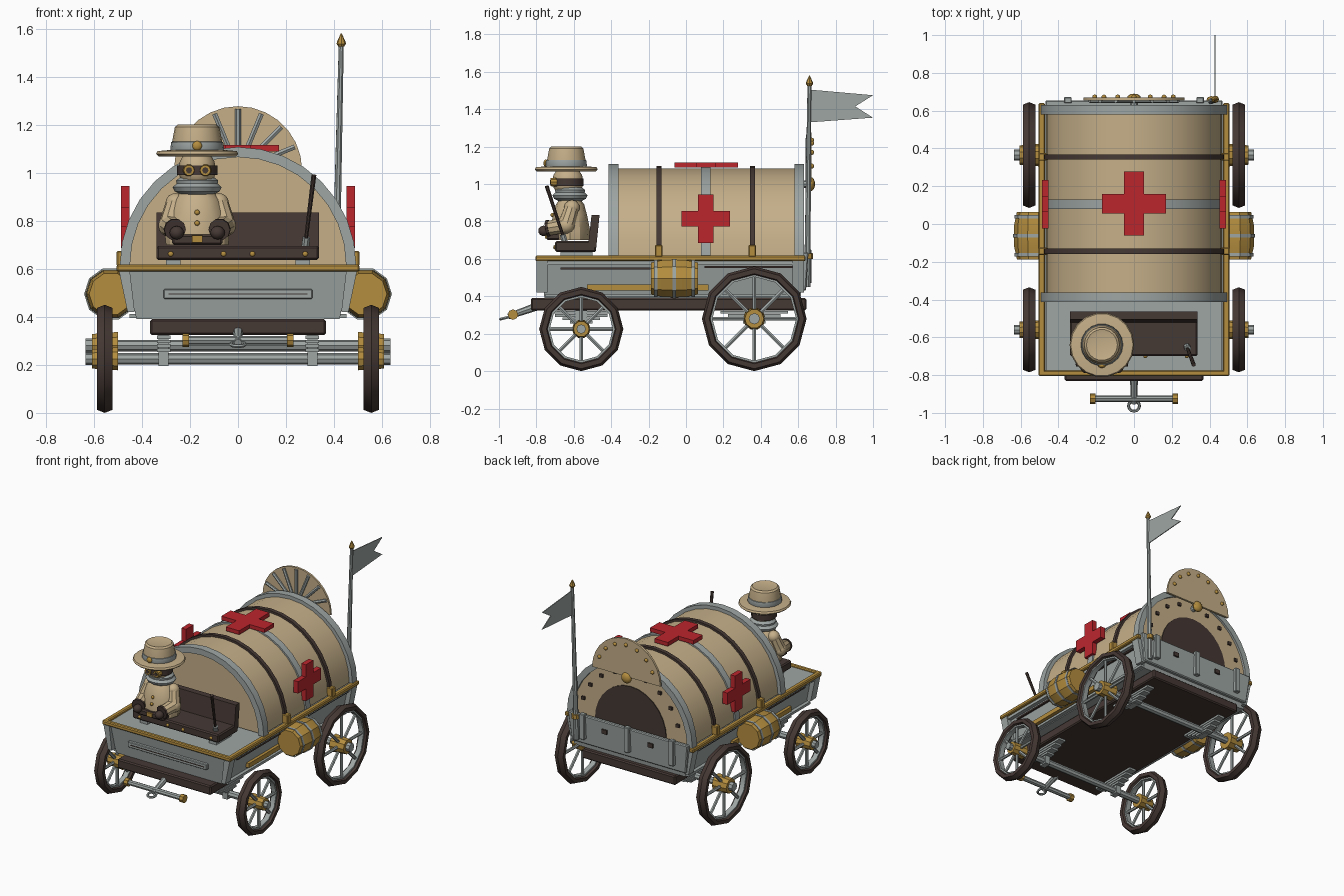
import bpy, bmesh
from math import sin, cos, pi, radians
from mathutils import Vector

cube = bpy.data.objects.get("Cube")
if cube:
    bpy.data.objects.remove(cube, do_unlink=True)


def material(name, rgb):
    m = bpy.data.materials.new(name)
    m.use_nodes = True
    m.diffuse_color = (*rgb, 1)
    m.node_tree.nodes["Principled BSDF"].inputs["Base Color"].default_value = (*rgb, 1)
    return m


CANVAS = material("tan canvas", (0.56, 0.43, 0.25))
METAL = material("grey metal", (0.34, 0.38, 0.37))
BRASS = material("brass", (0.46, 0.27, 0.05))
WOOD = material("dark brown", (0.06, 0.04, 0.034))
RED = material("red", (0.50, 0.02, 0.027))


def finish(name, bm, mat):
    bmesh.ops.recalc_face_normals(bm, faces=bm.faces)
    me = bpy.data.meshes.new(name)
    bm.to_mesh(me)
    bm.free()
    me.materials.append(mat)
    me.polygons.foreach_set("use_smooth", [True] * len(me.polygons))
    me.set_sharp_from_angle(angle=radians(32))
    ob = bpy.data.objects.new(name, me)
    bpy.context.collection.objects.link(ob)
    return ob


def prism(name, mat, pts, axis, a, b):
    """Extrude a flat outline along an axis from a to b."""
    def place(p, t):
        return {"x": (t, *p), "y": (p[0], t, p[1]), "z": (*p, t)}[axis]
    bm = bmesh.new()
    f = bm.faces.new([bm.verts.new(place(p, a)) for p in pts])
    ext = bmesh.ops.extrude_face_region(bm, geom=[f])["geom"]
    shift = Vector(place((0, 0), b - a))
    bmesh.ops.translate(bm, vec=shift, verts=[v for v in ext if isinstance(v, bmesh.types.BMVert)])
    return finish(name, bm, mat)


def box(name, mat, x, y, z, taper=0, bevel=0):
    """Box from ranges; taper narrows the bottom."""
    bm = bmesh.new()
    bmesh.ops.create_cube(bm, size=1)
    for v in bm.verts:
        low = v.co.z < 0
        v.co = [r[0] + (c + 0.5) * (r[1] - r[0]) for r, c in zip((x, y, z), v.co)]
        if low:
            v.co.x *= 1 - taper
            v.co.y *= 1 - taper * 0.4
    if bevel:
        bmesh.ops.bevel(bm, geom=bm.edges[:], offset=bevel, segments=1, affect="EDGES")
    return finish(name, bm, mat)


def lathe(name, mat, profile, loc, axis=(0, 0, 1), n=12, ring=False, squash=(1, 1)):
    """Revolve (radius, height) points about an axis through loc."""
    q = Vector(axis).to_track_quat("Z", "Y")
    bm = bmesh.new()
    rows = [[bm.verts.new(Vector(loc) + q @ Vector((r * cos(2 * pi * i / n) * squash[0],
             r * sin(2 * pi * i / n) * squash[1], h))) for i in range(n)] for r, h in profile]
    pairs = list(zip(rows, rows[1:]))
    if ring:
        pairs.append((rows[-1], rows[0]))
    else:
        bm.faces.new(rows[0])
        bm.faces.new(rows[-1])
    for lo, hi in pairs:
        for i in range(n):
            j = (i + 1) % n
            bm.faces.new((lo[i], lo[j], hi[j], hi[i]))
    return finish(name, bm, mat)


def rod(name, mat, p, q, r, r2=None, n=8):
    d = Vector(q) - Vector(p)
    return lathe(name, mat, [(r, 0), (r if r2 is None else r2, d.length)], p, d, n)


def ball(name, mat, loc, size):
    bm = bmesh.new()
    bmesh.ops.create_uvsphere(bm, u_segments=12, v_segments=8, radius=1)
    for v in bm.verts:
        v.co = Vector(loc) + Vector([c * s for c, s in zip(v.co, size)])
    return finish(name, bm, mat)


def torus(name, mat, loc, axis, major, rad, rh, n=12, m=6):
    prof = [(major + rad * cos(2 * pi * k / m), rh * sin(2 * pi * k / m)) for k in range(m)]
    return lathe(name, mat, prof, loc, axis, n, ring=True)


def arc(r, z, n=16, rz=None):
    return [(r * cos(pi * i / n), z + (rz or r) * sin(pi * i / n)) for i in range(n + 1)]


def cross(name, c, arm, w, axis, a, b):
    pts = []
    for k in range(4):
        for u, v in ((arm, -w), (arm, w), (w, w)):
            for _ in range(k):
                u, v = -v, u
            pts.append((c[0] + u, c[1] + v))
    prism(name, RED, pts, axis, a, b)


# Wagon body, deck rails and chassis
box("wagon_body", METAL, (-.465, .465), (-.785, .635), (.39, .605), taper=.09)
box("chassis", WOOD, (-.367, .367), (-.83, .645), (.325, .39), bevel=.008)
box("front_rail", BRASS, (-.505, .505), (-.805, -.775), (.588, .617), bevel=.006)
box("front_slot", METAL, (-.31, .31), (-.795, -.77), (.475, .515), bevel=.004)
box("front_slot_groove", WOOD, (-.29, .29), (-.798, -.79), (.492, .497))
box("tailgate", METAL, (-.47, .47), (.625, .655), (.43, .635), taper=.05, bevel=.006)
for x in (-.35, 0, .35):
    box("tailgate_strap", METAL, (x - .02, x + .02), (.64, .672), (.47, .65), bevel=.004)
for x in (-.18, .18):
    box("tailgate_clasp", WOOD, (x - .02, x + .02), (.65, .662), (.55, .58))

SIDES = (-1, 1)
for s in SIDES:
    def sx(a, b):
        return sorted((s * a, s * b))
    box("side_rail", BRASS, sx(.47, .505), (-.805, .64), (.588, .617), bevel=.006)
    box("side_upper_trim", METAL, sx(.44, .485), (-.78, .63), (.568, .588))
    box("side_dark_stripe", WOOD, sx(.44, .467), (-.67, -.19), (.542, .553))
    box("side_rear_stripe", WOOD, sx(.44, .467), (.1, .61), (.55, .561))
    box("side_brass_strip", BRASS, sx(.42, .458), (-.53, .12), (.43, .462))
    box("side_lower_trim", METAL, sx(.42, .452), (-.75, .61), (.395, .412))
    for y in (-.77, .60):
        prism("corner_bracket", METAL, [(s * .43, .42), (s * .46, .42), (s * .495, .588), (s * .45, .588)],
              "y", y - .03, y + .03)
    # Barrels
    lathe("side_barrel", BRASS, [(.09, -.125), (.104, -.06), (.106, 0), (.104, .06), (.09, .125)],
          (s * .53, -.062, .495), (0, 1, 0), 10)
    for h in (-.1, 0, .1):
        lathe("barrel_band", METAL, [(.1, h - .009), (.111 - abs(h) * .08, h - .009),
              (.111 - abs(h) * .08, h + .009), (.1, h + .009)], (s * .53, -.062, .495), (0, 1, 0), 10, ring=True)

# Wheels, axles and leaf springs
for label, y, r, hub in (("front", -.56, .225, .05), ("rear", .365, .28, .06)):
    rod(label + "_axle", METAL, (-.55, y, r), (.55, y, r), .024)
    for s in SIDES:
        c = Vector((s * .555, y, r))
        torus(label + "_tyre", WOOD, c, (s, 0, 0), r - .026, .026, .038)
        lathe(label + "_rim", METAL, [(r - .056, -.018), (r - .044, -.018), (r - .044, .018), (r - .056, .018)],
              c, (s, 0, 0), 12, ring=True)
        rod(label + "_hub", BRASS, c - Vector((s * .055, 0, 0)), c + Vector((s * .052, 0, 0)), hub, hub * .85, 10)
        rod(label + "_hub_cap", METAL, c, c + Vector((s * .08, 0, 0)), hub * .5)
        for k in range(8):
            d = Vector((0, cos(pi * k / 4), sin(pi * k / 4)))
            rod(label + "_spoke", METAL, c + d * hub * .8, c + d * (r - .045), .011, n=6)
        for k in range(4):
            half = .18 - .04 * k
            box(label + "_leaf_spring", METAL, (s * .31 - .028, s * .31 + .028), (y - half, y + half),
                (.308 - .018 * k, .322 - .018 * k))
        box(label + "_axle_clamp", METAL, (s * .31 - .02, s * .31 + .02), (y - .03, y + .03), (r - .03, .325))

# Drawbar with hitch ring
rod("tongue", METAL, (0, -.80, .345), (0, -.95, .292), .022, .016)
rod("drawbar", METAL, (-.21, -.925, .302), (.21, -.925, .302), .018)
for s in SIDES:
    rod("drawbar_cap", BRASS, (s * .203, -.925, .302), (s * .232, -.925, .302), .028)
torus("hitch_ring", METAL, (0, -.963, .285), (0, -.25, 1), .029, .008, .008)

# Canvas cover, hoops and crosses
prism("canvas_cover", CANVAS, arc(.467, .615), "y", -.385, .615)
HOOPS = (("front_hoop", METAL, -.388, .026, .492), ("front_strap", WOOD, -.145, .014, .482),
         ("middle_hoop", METAL, .105, .025, .478), ("rear_strap", WOOD, .355, .014, .482),
         ("rear_hoop", METAL, .605, .026, .492))
for name, mat, y, w, r in HOOPS:
    prism(name, mat, arc(r, .615) + arc(.45, .615)[::-1], "y", y - w, y + w)
    for s in SIDES:
        if mat is WOOD:
            box("strap_foot", BRASS, sorted((s * .46, s * .505)), (y - .02, y + .02), (.61, .675), bevel=.005)
cross("roof_cross", (0, .108), .17, .052, "z", 1.088, 1.116)
for s in SIDES:
    cross("side_cross", (.105, .815), .129, .042, "x", s * .452, s * .488)

# Rear doorway and fan-shaped awning
prism("rear_doorway", WOOD, arc(.28, .62, 14, .3), "y", .614, .621)
for k in range(1, 10):
    a = pi * k / 10
    box("doorway_stud", WOOD, (.39 * cos(a) - .012, .39 * cos(a) + .012), (.61, .628),
        (.61 + .39 * sin(a), .632 + .39 * sin(a)))
prism("rear_fan", CANVAS, arc(.267, 1.01, 14), "y", .655, .67)
for k in range(1, 8):
    a = pi * k / 8
    d = Vector((cos(a), 0, sin(a)))
    hub = Vector((0, .652, 1.01))
    rod("fan_rib", METAL, hub, hub + d * .255, .012, n=6)
    ball("fan_stud", BRASS, hub + d * .225 + Vector((0, .021, 0)), (.013, .012, .013))
ball("fan_knob", BRASS, (0, .665, 1.0), (.038, .025, .038))
rod("fan_mount", METAL, (0, .6, 1.0), (0, .66, 1.0), .02)

# Flagpole and pennant
rod("flagpole", METAL, (.405, .648, .45), (.43, .66, 1.54), .018, .011)
rod("flagpole_collar", BRASS, (.409, .65, .60), (.41, .65, .63), .028)
lathe("flagpole_finial", BRASS, [(.012, 0), (.02, .012), (.017, .022), (.002, .055)], (.43, .66, 1.525), n=8)
prism("pennant", METAL, [(.66, 1.505), (1, 1.475), (.905, 1.415), (1, 1.355), (.66, 1.33)], "x", .426, .432)

# Driver bench and brake lever
box("bench_seat", WOOD, (-.34, .337), (-.70, -.48), (.637, .695), bevel=.008)
prism("bench_back", WOOD, [(-.525, .66), (-.48, .66), (-.462, .835), (-.505, .835)], "x", -.34, .337)
for x in (-.28, -.06, .06, .28):
    ball("bench_stud", BRASS, (x, -.702, .662), (.011, .008, .011))
for x in (-.27, .27):
    box("bench_support", METAL, (x - .03, x + .03), (-.67, -.5), (.60, .64))
rod("lever_socket", METAL, (.28, -.648, .69), (.285, -.66, .73), .017)
rod("brake_lever", WOOD, (.28, -.65, .70), (.316, -.745, .99), .008, .011)

# Driver: body, scarf and head
X, Y = -.17, -.62
lathe("driver_coat", CANVAS, [(.13, .70), (.135, .75), (.115, .83), (.095, .89), (.06, .93)], (X, Y, 0),
      squash=(1, .8))
box("driver_belt", WOOD, (X - .105, X + .105), (Y - .125, Y + .02), (.70, .742), bevel=.008)
box("belt_buckle", BRASS, (X - .022, X + .022), (Y - .133, Y - .12), (.71, .738))
for z, dy in ((.79, .104), (.835, .094)):
    ball("coat_button", BRASS, (X, Y - dy, z), (.011, .01, .011))
lathe("driver_scarf", METAL, [(.06, .905), (.093, .922), (.102, .94), (.085, .955), (.088, .968), (.065, .985)],
      (X, Y, 0), squash=(1, .92))
ball("driver_head", CANVAS, (X, Y - .012, 1.015), (.078, .083, .085))
lathe("goggle_strap", WOOD, [(.07, .99), (.084, .99), (.084, 1.03), (.07, 1.03)], (X, Y - .012, 0), ring=True)
for s in SIDES:
    ex = X + s * .034
    rod("goggle_lens", BRASS, (ex, Y - .07, 1.01), (ex, Y - .105, 1.01), .026, .022, 10)
    rod("goggle_glass", WOOD, (ex, Y - .1, 1.01), (ex, Y - .108, 1.01), .013)
    # Arms
    shoulder, elbow = Vector((X + s * .09, Y + .01, .875)), Vector((X + s * .115, Y - .02, .78))
    hand = Vector((X + s * .095, Y - .11, .765))
    rod("upper_arm", CANVAS, shoulder, elbow, .04, .046, 10)
    ball("shoulder", CANVAS, shoulder, (.042, .042, .04))
    ball("elbow", CANVAS, elbow, (.047, .047, .047))
    rod("forearm", CANVAS, elbow, hand, .045, .04, 10)
    rod("glove_cuff", WOOD, hand, hand.lerp(elbow, -.15), .046, .046, 10)
    ball("glove", WOOD, hand + Vector((-s * .01, -.03, -.015)), (.03, .03, .028))

# Wide-brimmed hat
HY = -.64
lathe("hat_brim", CANVAS, [(.09, 1.078), (.16, 1.068), (.171, 1.078), (.165, 1.09), (.1, 1.096)], (X, HY, 0), n=18)
lathe("hat_band", METAL, [(.108, 1.09), (.112, 1.1), (.108, 1.128), (.1, 1.13)], (X, HY, 0), n=18)
lathe("hat_crown", CANVAS, [(.104, 1.09), (.104, 1.13), (.093, 1.19), (.082, 1.2), (.06, 1.195)], (X, HY, 0), n=18)
ball("hat_badge", BRASS, (X, HY - .11, 1.112), (.02, .012, .02))
